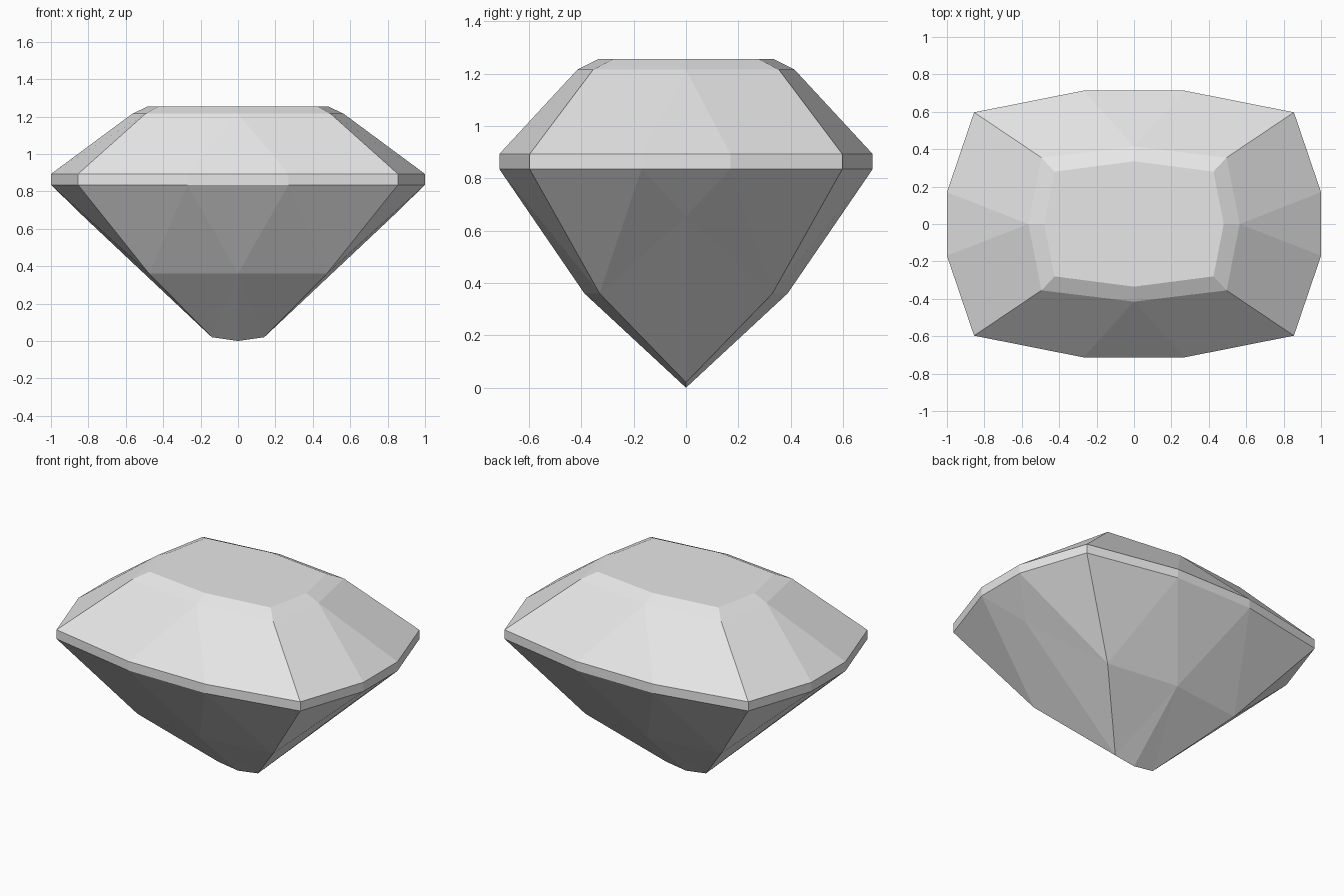
import bpy
import bmesh

cube = bpy.data.objects.get("Cube")
if cube:
    bpy.data.objects.remove(cube, do_unlink=True)

# One flat gem colour
gem_grey = bpy.data.materials.new("gem_grey")
gem_grey.use_nodes = True
colour = (0.8, 0.8, 0.8, 1)
gem_grey.diffuse_color = colour
gem_grey.node_tree.nodes["Principled BSDF"].inputs["Base Color"].default_value = colour

bm = bmesh.new()


def ring(z, points):
    return [bm.verts.new((x, y, z)) for x, y in points]


# Rings of one quadrant, running from the side axis to the depth axis
cushion = [(1, 0), (1, 0.17), (0.855, 0.597), (0.27, 0.713), (0, 0.713)]
girdle_top = ring(0.893, cushion)
girdle_bottom = ring(0.835, cushion)
bezel = ring(1.215, [(0.565, 0), (0.495, 0.355), (0, 0.415)])
table = ring(1.255, [(0.48, 0), (0.425, 0.28), (0, 0.335)])
table_centre = bm.verts.new((0, 0, 1.255))

# Pavilion points: side, corner and depth facets, then the keel
side = bm.verts.new((0.815, 0, 0.655))
corner = bm.verts.new((0.475, 0.33, 0.36))
depth = bm.verts.new((0, 0.388, 0.36))
keel_end = bm.verts.new((0.14, 0, 0.02))
keel_tip = bm.verts.new((0, 0, 0))


def crown_fan(g, upper):
    """Facets between the girdle and the bezel ring."""
    bm.faces.new((g[0], g[1], upper[0]))
    bm.faces.new((g[1], g[2], upper[1], upper[0]))
    bm.faces.new((g[2], g[3], upper[2], upper[1]))
    bm.faces.new((g[3], g[4], upper[2]))


# Crown, bevel around the table, and table
crown_fan(girdle_top, bezel)
for i in range(2):
    bm.faces.new((bezel[i], bezel[i + 1], table[i + 1], table[i]))
bm.faces.new((table_centre, *table))

# Girdle band
for i in range(4):
    bm.faces.new((girdle_bottom[i], girdle_bottom[i + 1],
                  girdle_top[i + 1], girdle_top[i]))

# Pavilion
g = girdle_bottom
for facet in ((g[1], g[0], side), (g[1], side, corner), (g[2], g[1], corner),
              (side, keel_end, corner), (g[3], g[2], corner),
              (g[3], corner, depth), (g[4], g[3], depth),
              (corner, keel_end, depth), (depth, keel_end, keel_tip)):
    bm.faces.new(facet)

# Mirror the quadrant across both axes and weld the seams
for axis in range(2):
    copy = bmesh.ops.duplicate(bm, geom=bm.verts[:] + bm.edges[:] + bm.faces[:])
    for item in copy["geom"]:
        if isinstance(item, bmesh.types.BMVert):
            item.co[axis] *= -1
    bmesh.ops.remove_doubles(bm, verts=bm.verts[:], dist=0.0005)
bmesh.ops.recalc_face_normals(bm, faces=bm.faces[:])

mesh = bpy.data.meshes.new("gemstone")
bm.to_mesh(mesh)
bm.free()
mesh.materials.append(gem_grey)
gemstone = bpy.data.objects.new("gemstone", mesh)
bpy.context.collection.objects.link(gemstone)
